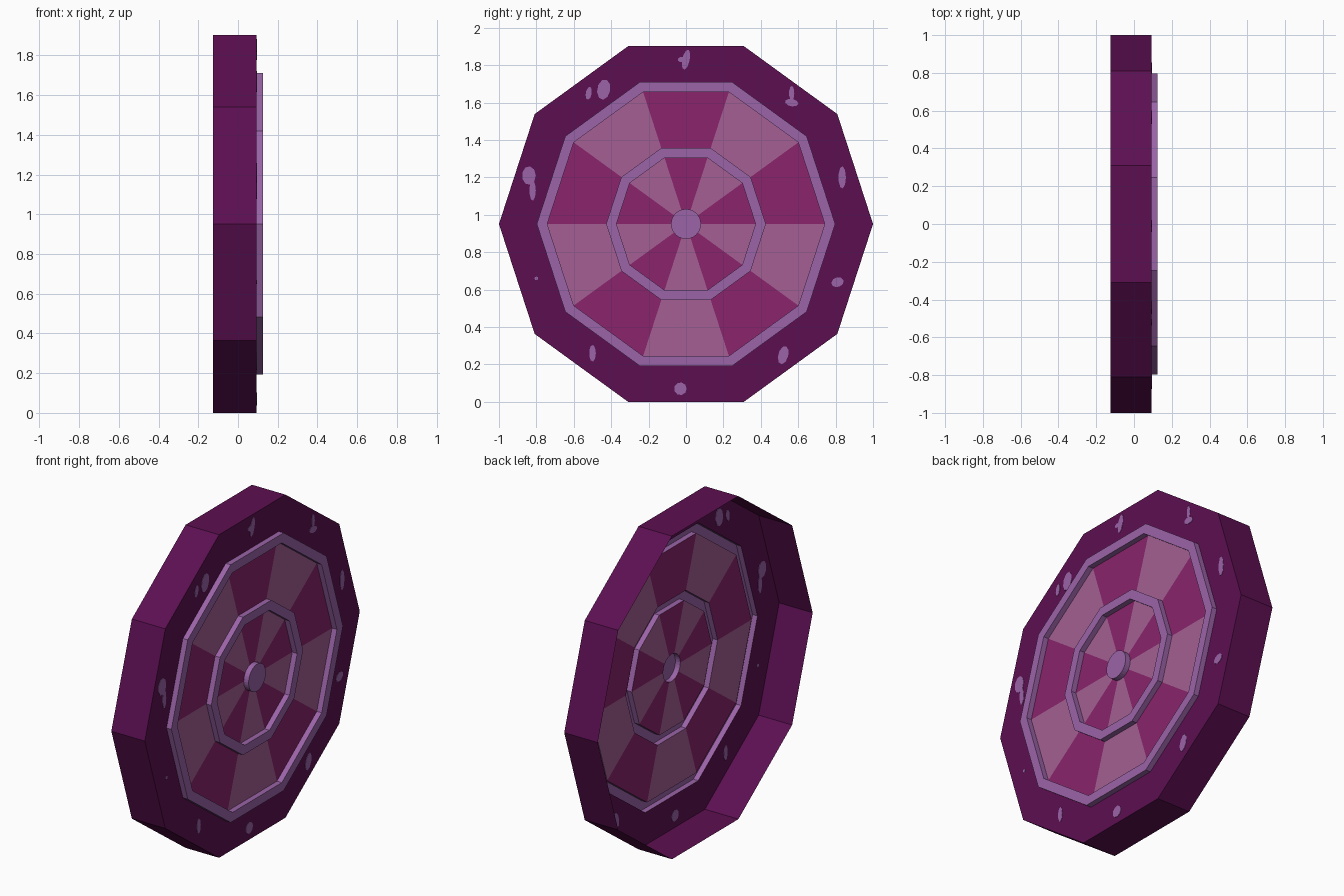
import bpy, bmesh
from math import sin, cos, pi, radians
from mathutils import Matrix

cube = bpy.data.objects.get("Cube")
if cube:
    bpy.data.objects.remove(cube)

SIDES = 10
MID_Z = sin(radians(72))                  # centre height of the decagon
BACK, FACE, RAISED = -0.125, 0.093, 0.125  # depths along x


def material(name, *rgb):
    lin = [((c / 255 + 0.055) / 1.055) ** 2.4 if c > 10 else c / 3295 for c in rgb]
    m = bpy.data.materials.new(name)
    m.use_nodes = True
    m.diffuse_color = (*lin, 1)
    bsdf = m.node_tree.nodes["Principled BSDF"]
    bsdf.inputs["Base Color"].default_value = (*lin, 1)
    bsdf.inputs["Roughness"].default_value = 0.8
    return m


plum = material("dark plum", 92, 15, 81)
violet = material("violet", 155, 100, 168)
pink = material("dusty pink", 164, 95, 147)
magenta = material("deep magenta", 138, 36, 108)


def finish(name, bm, mats):
    bmesh.ops.remove_doubles(bm, verts=bm.verts, dist=1e-5)
    mesh = bpy.data.meshes.new(name)
    bm.to_mesh(mesh)
    bm.free()
    for m in mats:
        mesh.materials.append(m)
    obj = bpy.data.objects.new(name, mesh)
    bpy.context.collection.objects.link(obj)
    return obj


def arc(k, radius, x, steps):
    """Points along one tenth of a rim, around the x axis."""
    angles = [(k + i / steps) * 2 * pi / SIDES for i in range(steps + 1)]
    return [(x, radius * cos(a), MID_Z + radius * sin(a)) for a in angles]


def turned(name, profile, mats):
    """Turn a profile of (radius, x, steps per side); materials alternate by side."""
    bm = bmesh.new()
    for k in range(SIDES):
        for a, b in zip(profile, profile[1:]):
            points = arc(k, *a) + arc(k, *b)[::-1]
            face = bm.faces.new([bm.verts.new(p) for p in points])
            face.material_index = k % len(mats)
    return finish(name, bm, mats)


# Open-backed body: side wall and front border
R1, R2, R3, R4, HUB = 0.798, 0.742, 0.427, 0.372, 0.08
turned("board_body", [(1, BACK, 1), (1, FACE, 1), (R1, FACE, 1)], [plum])

# Raised rings
for name, outer, inner in (("outer_ring", R1, R2), ("inner_ring", R3, R4)):
    turned(name, [(outer, FACE, 1), (outer, RAISED, 1),
                  (inner, RAISED, 1), (inner, FACE, 1)], [violet])

# Alternating wedge panels
turned("outer_wedges", [(R2, FACE, 1), (R3, FACE, 1)], [magenta, pink])
turned("inner_wedges", [(R4, FACE, 1), (HUB, FACE, 3)], [magenta, pink])

# Round centre hub with a closed front
hub = bmesh.new()
rim = [p for k in range(SIDES) for p in arc(k, HUB, RAISED, 3)[:-1]]
front = hub.faces.new([hub.verts.new(p) for p in rim])
wall = bmesh.ops.extrude_edge_only(hub, edges=front.edges[:])["geom"]
bmesh.ops.translate(hub, vec=(FACE - RAISED, 0, 0),
                    verts=[v for v in wall if isinstance(v, bmesh.types.BMVert)])
bmesh.ops.recalc_face_normals(hub, faces=hub.faces[:])
finish("centre_hub", hub, [violet])

# Painted blotches on the border: y, z, half width, half height, tilt
blotches = [(0, 1.83, .02, .055, -12), (-.02, 1.83, .025, .015, 0),
            (-.44, 1.67, .035, .055, -10), (-.52, 1.65, .016, .035, -10),
            (-.84, 1.21, .037, .05, 0), (-.82, 1.13, .017, .055, 0),
            (-.80, .66, .01, .01, 0), (-.5, .26, .018, .045, 0),
            (-.03, .07, .034, .034, 0), (.52, .25, .027, .05, -15),
            (.81, .64, .034, .026, 20), (.835, 1.2, .02, .06, 0),
            (.565, 1.6, .036, .02, -10), (.565, 1.65, .014, .04, 0)]
paint = bmesh.new()
for y, z, w, h, tilt in blotches:
    place = (Matrix.Translation((FACE, y, z)) @ Matrix.Rotation(radians(tilt), 4, "X")
             @ Matrix.Diagonal((1, w, h, 1)) @ Matrix.Rotation(pi / 2, 4, "Y"))
    bmesh.ops.create_cone(paint, cap_ends=True, segments=9, radius1=1, radius2=1,
                          depth=0.004, matrix=place)
finish("border_blotches", paint, [violet])
